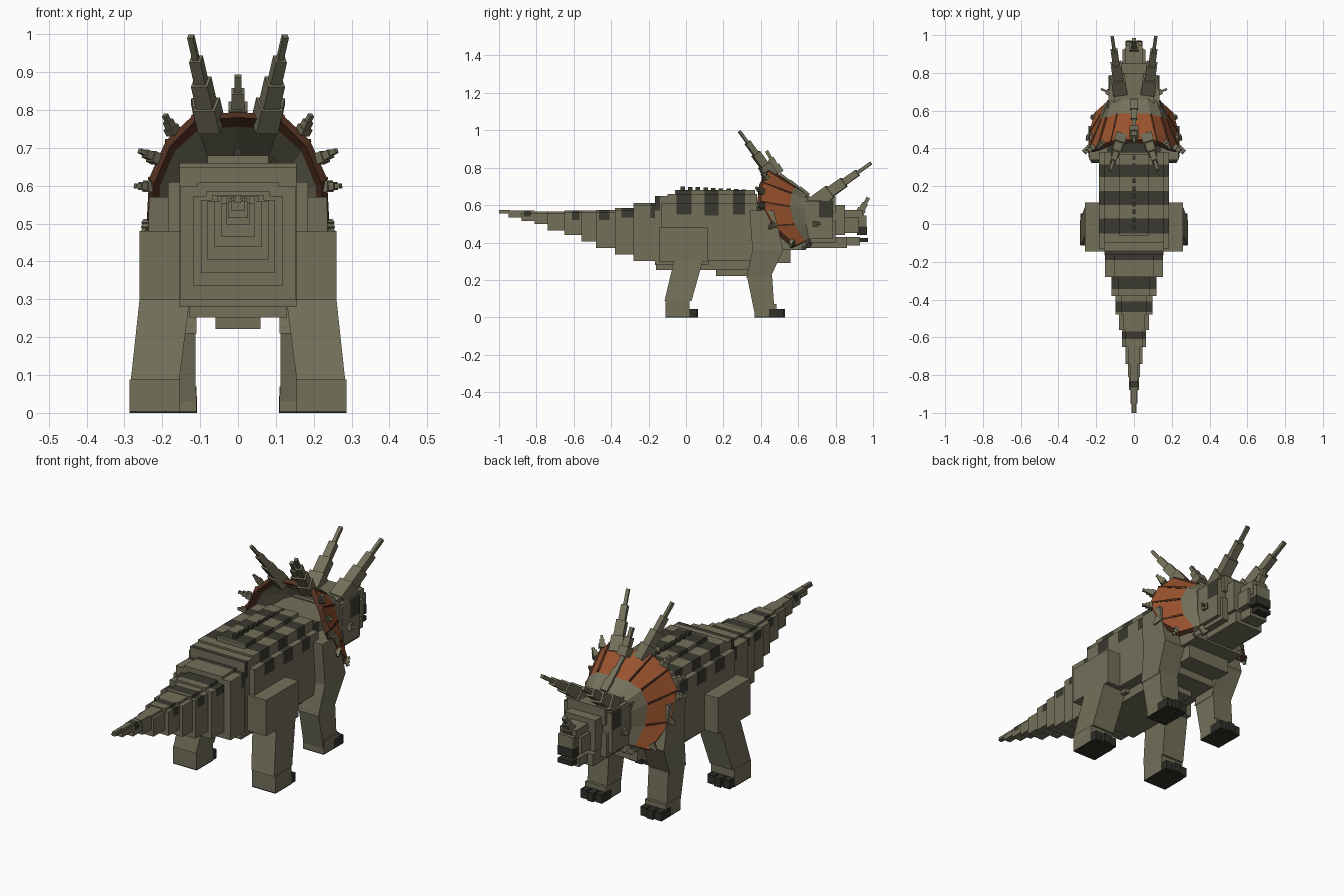
import bpy, bmesh, math
from mathutils import Vector, Matrix

if "Cube" in bpy.data.objects:
    bpy.data.objects.remove(bpy.data.objects["Cube"], do_unlink=True)


def material(name, rgb):
    m = bpy.data.materials.new(name)
    m.use_nodes = True
    m.diffuse_color = (*rgb, 1)
    bsdf = m.node_tree.nodes["Principled BSDF"]
    bsdf.inputs["Base Color"].default_value = (*rgb, 1)
    bsdf.inputs["Roughness"].default_value = 0.9
    return m


OLIVE = material("olive hide", (0.172, 0.162, 0.102))
DARK = material("dark stripe", (0.042, 0.041, 0.029))
ORANGE = material("frill orange", (0.32, 0.085, 0.027))
BROWN = material("rim brown", (0.085, 0.03, 0.015))
CLAW = material("claw black", (0.028, 0.028, 0.022))


def finish(name, bm, mats):
    bmesh.ops.recalc_face_normals(bm, faces=bm.faces)
    me = bpy.data.meshes.new(name)
    bm.to_mesh(me)
    bm.free()
    for m in mats:
        me.materials.append(m)
    ob = bpy.data.objects.new(name, me)
    bpy.context.collection.objects.link(ob)
    return ob


def add_block(bm, x, y, z):
    size = [b - a for a, b in (x, y, z)]
    mid = [(a + b) / 2 for a, b in (x, y, z)]
    bmesh.ops.create_cube(bm, size=1, matrix=Matrix.Translation(mid) @ Matrix.Diagonal((*size, 1)))


def box(name, x, y, z, mat=OLIVE):
    """Axis-aligned box from (min, max) pairs."""
    bm = bmesh.new()
    add_block(bm, x, y, z)
    return finish(name, bm, [mat])


def banded(name, x, y, z, bands):
    """Box with dark bands (y0, y1, lowest z) cut into its top and sides."""
    bm = bmesh.new()
    add_block(bm, x, y, z)
    planes = [((0, v, 0), (0, 1, 0)) for b in bands for v in b[:2]]
    planes += [((0, 0, b[2]), (0, 0, 1)) for b in bands]
    for co, no in planes:
        bmesh.ops.bisect_plane(bm, geom=bm.verts[:] + bm.edges[:] + bm.faces[:], plane_co=co, plane_no=no)
    bm.normal_update()
    for f in bm.faces:
        c = f.calc_center_median()
        if abs(f.normal.y) < .5 and any(a < c.y < b and c.z > low for a, b, low in bands):
            f.material_index = 1
    return finish(name, bm, [OLIVE, DARK])


def tapered(name, top, bottom, mat=OLIVE):
    """Slanted block between two level rectangles (x0, x1, y0, y1, z)."""
    bm = bmesh.new()
    rings = []
    for x0, x1, y0, y1, z in (top, bottom):
        rings.append([bm.verts.new(p) for p in ((x0, y0, z), (x1, y0, z), (x1, y1, z), (x0, y1, z))])
    a, b = rings
    bm.faces.new(a)
    bm.faces.new(b)
    for i in range(4):
        j = (i + 1) % 4
        bm.faces.new((a[i], a[j], b[j], b[i]))
    return finish(name, bm, [mat])


def spike(name, p0, p1, w0, w1, steps=3, mat=OLIVE):
    """Horn made of square blocks that get thinner step by step."""
    p0, p1 = Vector(p0), Vector(p1)
    d = p1 - p0
    rot = d.to_track_quat('Z', 'X').to_matrix().to_4x4()
    bm = bmesh.new()
    for i in range(steps):
        w = w0 + (w1 - w0) * i / max(1, steps - 1)
        c = p0 + d * (i + 0.5) / steps
        bmesh.ops.create_cube(bm, size=1, matrix=Matrix.Translation(c) @ rot
                              @ Matrix.Diagonal((w, w, d.length / steps, 1)))
    return finish(name, bm, [mat])


# Tail: y start, y end, half width, bottom, top
tail = [(-1.0, -.94, .012, .558, .575), (-.95, -.87, .018, .535, .572), (-.88, -.81, .027, .515, .57),
        (-.81, -.73, .032, .498, .567), (-.74, -.65, .044, .465, .567), (-.65, -.56, .064, .44, .572),
        (-.56, -.47, .08, .405, .572), (-.48, -.38, .098, .37, .575), (-.38, -.28, .118, .335, .585),
        (-.28, -.16, .153, .30, .61)]
tail_bands = [(-.19, -.14, .53), (-.345, -.28, .535), (-.465, -.41, .52), (-.61, -.57, .52), (-.865, -.83, .54)]
for i, (a, b, w, lo, hi) in enumerate(tail):
    banded(f"tail_segment_{i + 1}", (-w, w), (a, b), (lo, hi - .012), tail_bands)
    banded(f"tail_ridge_{i + 1}", (-w * .7, w * .7), (a, b), (hi - .02, hi), tail_bands)

# Body, with dark bands over its upper part
back_bands = [(-.18, -.14, .57), (-.05, .03, .55), (.10, .175, .545), (.25, .315, .55)]
banded("hips", (-.155, .155), (-.165, .12), (.28, .65), back_bands)
banded("torso", (-.185, .185), (-.13, .38), (.30, .61), back_bands)
banded("upper_back", (-.155, .155), (-.10, .38), (.55, .66), back_bands)
banded("spine_ridge", (-.08, .08), (-.06, .37), (.6, .68), back_bands)
box("belly", (-.13, .13), (-.16, .46), (.252, .4))
box("lower_belly", (-.06, .06), (.16, .36), (.222, .3))
banded("neck", (-.14, .14), (.36, .64), (.36, .62), [(.38, .45, .57)])
box("chest", (-.12, .12), (.36, .56), (.29, .5))

# Small knobs along the spine
bm = bmesh.new()
for i in range(10):
    y = -.03 + i * .041
    add_block(bm, (-.009, .009), (y, y + .024), (.65, .70 - .002 * i))
finish("spine_knobs", bm, [DARK])


def sx(s, a, b):
    return (min(s * a, s * b), max(s * a, s * b))


# Legs
for s, side in ((1, "left"), (-1, "right")):
    box(f"{side}_thigh", sx(s, .12, .26), (-.145, .115), (.298, .48))
    tapered(f"{side}_hind_leg", (*sx(s, .125, .258), -.06, .095, .32), (*sx(s, .155, .283), -.115, .03, .088))
    box(f"{side}_hind_foot", sx(s, .155, .287), (-.11, .02), (.005, .088))
    box(f"{side}_hind_sole", sx(s, .155, .287), (-.11, .02), (0, .005), CLAW)
    tapered(f"{side}_shoulder", (*sx(s, .12, .235), .34, .47, .57), (*sx(s, .11, .24), .355, .52, .36))
    tapered(f"{side}_front_upper_leg", (*sx(s, .11, .24), .355, .52, .36), (*sx(s, .11, .225), .322, .45, .21))
    tapered(f"{side}_front_lower_leg", (*sx(s, .112, .223), .325, .46, .225), (*sx(s, .112, .223), .37, .475, .005))
    box(f"{side}_front_foot", sx(s, .11, .226), (.365, .485), (.005, .07))
    box(f"{side}_front_sole", sx(s, .11, .226), (.365, .485), (0, .005), CLAW)
    for leg, x0, w, y in (("hind", .155, .132, .01), ("front", .105, .125, .475)):
        bm = bmesh.new()
        for k in range(3):
            a = x0 + w * k / 3
            reach = .055 if k == 1 else .045
            add_block(bm, sx(s, a + .003, a + w / 3 - .003), (y - .03, y + reach), (0, .045))
        finish(f"{side}_{leg}_toes", bm, [CLAW])

# Head
banded("skull", (-.135, .135), (.6, .785), (.42, .62), [(.71, .784, .535)])
box("skull_cap", (-.125, .125), (.6, .783), (.59, .625))
box("brow", (-.105, .105), (.62, .80), (.56, .645))
box("cheeks", (-.115, .115), (.64, .80), (.40, .52))
box("snout", (-.085, .085), (.77, .85), (.44, .60))
box("muzzle", (-.06, .06), (.84, .925), (.45, .535))
box("nose_bridge", (-.045, .045), (.84, .945), (.5, .575))
box("upper_beak", (-.042, .042), (.91, .965), (.485, .545))
box("beak_edge", (-.044, .044), (.915, .968), (.44, .485), CLAW)
box("lower_jaw", (-.08, .08), (.62, .86), (.37, .43))
box("jaw_tip", (-.05, .05), (.85, .93), (.385, .43))
box("lower_beak", (-.04, .04), (.92, .972), (.402, .425), CLAW)
spike("nose_horn", (0, .925, .55), (0, .975, .64), .045, .02)
for s, side in ((1, "left"), (-1, "right")):
    spike(f"{side}_brow_horn", (s * .075, .70, .62), (s * .115, .99, .825), .075, .018, 4)
    spike(f"{side}_cheek_spike", (s * .12, .69, .5), (s * .175, .715, .5), .03, .012, 2)
    spike(f"{side}_jaw_spike", (s * .10, .65, .41), (s * .15, .63, .37), .04, .02, 2)

# Frill: fan of panels from the skull to a leaning rim (left half, then mirrored)
rim = [(0, .45, .795), (.12, .44, .785), (.19, .41, .72), (.235, .40, .62), (.242, .47, .49), (.208, .59, .385)]
root = [(0, .66, .65), (.07, .66, .65), (.12, .65, .63), (.14, .64, .58), (.14, .64, .5), (.13, .66, .42)]
full_rim = [(-x, y, z) for x, y, z in rim[:0:-1]] + rim
full_root = [(-x, y, z) for x, y, z in root[:0:-1]] + root
cuts = (0, .35, .83, 1)
bm = bmesh.new()
front, back = [], []
for r, o in zip(full_root, full_rim):
    pts = [Vector(r).lerp(Vector(o), t) for t in cuts]
    front.append([bm.verts.new(p) for p in pts])
    back.append([bm.verts.new(p + Vector((-.06 * p.x, -.02, -.014))) for p in pts])
n = len(front)
for i in range(n - 1):
    for j in range(3):
        # Orange outer front, brown band on the back of the rim
        for grid, first, colour in ((front, 1, 1), (back, 2, 2)):
            f = bm.faces.new((grid[i][j], grid[i][j + 1], grid[i + 1][j + 1], grid[i + 1][j]))
            f.material_index = colour if j >= first else 0
    f = bm.faces.new((front[i][3], back[i][3], back[i + 1][3], front[i + 1][3]))
    f.material_index = 2
    bm.faces.new((front[i][0], back[i][0], back[i + 1][0], front[i + 1][0]))
for i in (0, n - 1):
    for j in range(3):
        f = bm.faces.new((front[i][j], front[i][j + 1], back[i][j + 1], back[i][j]))
        f.material_index = 2 if j else 0
finish("frill", bm, [OLIVE, ORANGE, BROWN])

# Thin ribs between the panels
for i in range(1, n - 1):
    a, b = Vector(full_root[i]), Vector(full_rim[i])
    if i != n // 2:
        spike(f"frill_rib_{i}", a.lerp(b, .36), b, .009, .007, 2, BROWN)
spike("frill_center_rib", (0, .65, .645), (0, .50, .765), .04, .02, 3)

# Horns and spikes on the rim
spike("frill_center_spike", (0, .50, .77), (0, .43, .89), .05, .018, 3)
rim_spikes = [((.17, .43, .74), (.193, .40, .787)), ((.215, .41, .67), (.26, .375, .693)),
              ((.23, .41, .598), (.272, .385, .60)), ((.232, .47, .50), (.25, .445, .475)),
              ((.205, .57, .41), (.225, .56, .375))]
for s, side in ((1, "left"), (-1, "right")):
    spike(f"{side}_frill_horn", (s * .07, .46, .755), (s * .125, .285, .995), .06, .016, 4)
    for k, (a, b) in enumerate(rim_spikes):
        spike(f"{side}_rim_spike_{k + 1}", (s * a[0], *a[1:]), (s * b[0], *b[1:]), .03, .013, 3)
